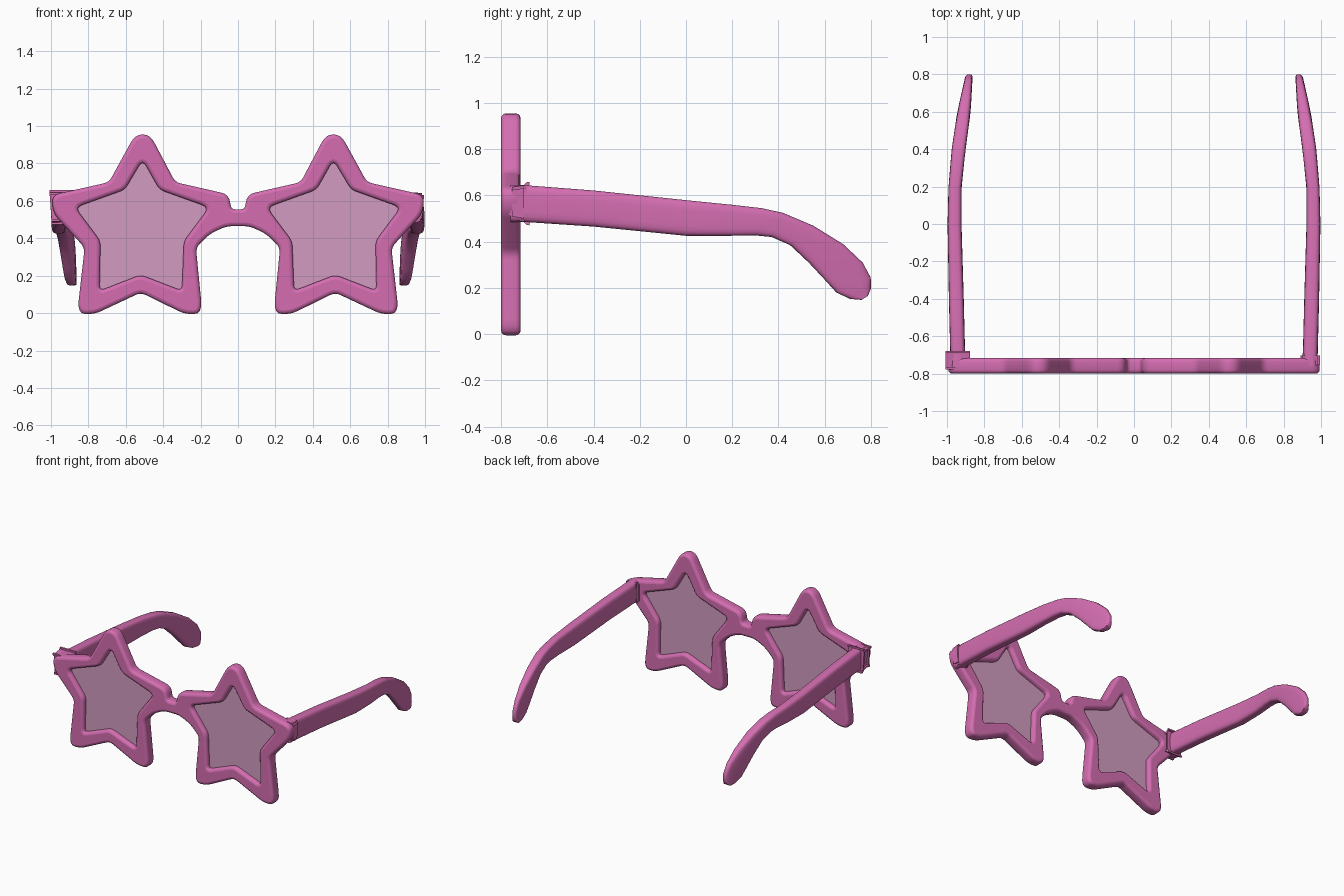
import bpy, bmesh, math
from mathutils import Vector

if "Cube" in bpy.data.objects:
    bpy.data.objects.remove(bpy.data.objects["Cube"])


def material(name, rgb):
    m = bpy.data.materials.new(name)
    m.diffuse_color = (*rgb, 1)
    m.use_nodes = True
    m.node_tree.nodes["Principled BSDF"].inputs["Base Color"].default_value = m.diffuse_color
    return m


PINK = material("pink plastic", (0.66, 0.155, 0.44))
LENS = material("pale pink lens", (0.64, 0.33, 0.53))


def fillet(points, steps=4):
    """Round each (x, z, radius) corner of a closed outline."""
    out = []
    n = len(points)
    for i, (x, z, r) in enumerate(points):
        p = Vector((x, z))
        if r == 0:
            out.append(p)
            continue
        a = Vector(points[i - 1][:2]) - p
        b = Vector(points[(i + 1) % n][:2]) - p
        a = p + a.normalized() * min(r, a.length * 0.48)
        b = p + b.normalized() * min(r, b.length * 0.48)
        for k in range(steps + 1):
            t = k / steps
            out.append(a * (1 - t) ** 2 + p * 2 * t * (1 - t) + b * t * t)
    return out


def smooth(ob, angle):
    bpy.ops.object.select_all(action='DESELECT')
    ob.select_set(True)
    bpy.context.view_layer.objects.active = ob
    bpy.ops.object.shade_smooth_by_angle(angle=math.radians(angle))


def plate(name, outlines, y, half, bevel, mat):
    """Filled flat outline (with holes) facing -y, with rounded rims."""
    cu = bpy.data.curves.new(name, 'CURVE')
    cu.dimensions = '2D'
    cu.fill_mode = 'BOTH'
    cu.extrude = half - bevel
    cu.bevel_depth = bevel
    cu.bevel_resolution = 2
    cu.offset = -bevel
    for pts in outlines:
        sp = cu.splines.new('POLY')
        sp.points.add(len(pts) - 1)
        for q, p in zip(sp.points, pts):
            q.co = (p.x, p.y, 0, 1)
        sp.use_cyclic_u = True
    ob = bpy.data.objects.new(name, cu)
    bpy.context.collection.objects.link(ob)
    ob.rotation_euler = (math.pi / 2, 0, 0)
    ob.location.y = y
    bpy.ops.object.select_all(action='DESELECT')
    ob.select_set(True)
    bpy.context.view_layer.objects.active = ob
    bpy.ops.object.convert(target='MESH')
    ob = bpy.context.view_layer.objects.active
    ob.data.materials.clear()
    ob.data.materials.append(mat)
    smooth(ob, 35)
    return ob


def mirror(pts):
    return [(-x, z, r) for x, z, r in reversed(pts)]


# right half of the outer outline: bridge arch, star, bridge top
half = [(0.06, 0.465, 0.03), (0.15, 0.425, 0.04), (0.225, 0.35, 0.03),
        (0.19, -0.005, 0.075), (0.285, -0.005, 0.04), (0.52, 0.11, 0.03),
        (0.765, -0.005, 0.04), (0.86, -0.005, 0.075), (0.82, 0.35, 0.03),
        (0.985, 0.53, 0.04), (1.0, 0.63, 0.05), (0.69, 0.70, 0.03),
        (0.55, 0.955, 0.05), (0.47, 0.955, 0.05), (0.335, 0.70, 0.03),
        (0.05, 0.635, 0.04), (0.035, 0.555, 0.02)]
# star opening
hole = [(0.51, 0.82, 0.04), (0.605, 0.66, 0.03), (0.87, 0.565, 0.04),
        (0.735, 0.385, 0.03), (0.74, 0.12, 0.03), (0.52, 0.205, 0.03),
        (0.30, 0.12, 0.03), (0.29, 0.385, 0.03), (0.155, 0.565, 0.04),
        (0.42, 0.66, 0.03)]

plate("front_frame", [fillet(half + mirror(half)), fillet(hole),
                      fillet(mirror(hole))], -0.758, 0.042, 0.02, PINK)

# lenses set into the openings
c = Vector((0.51, 0.45))
for side, pts in (("right", hole), ("left", mirror(hole))):
    cx = Vector((c.x if side == "right" else -c.x, c.y))
    big = [cx + (p - cx) * 1.04 for p in fillet(pts)]
    plate(side + "_lens", [big], -0.758, 0.008, 0, LENS)

# temple arm stations: top (y, z) and bottom (y, z)
stations = [(-0.76, 0.645, -0.76, 0.485), (-0.70, 0.645, -0.70, 0.485),
            (-0.4, 0.622, -0.4, 0.465), (0, 0.58, 0, 0.425),
            (0.2, 0.56, 0.18, 0.425), (0.33, 0.545, 0.30, 0.427),
            (0.42, 0.525, 0.37, 0.42), (0.55, 0.47, 0.45, 0.385),
            (0.68, 0.39, 0.53, 0.31), (0.765, 0.31, 0.60, 0.235),
            (0.80, 0.245, 0.65, 0.18), (0.80, 0.195, 0.71, 0.152),
            (0.787, 0.165, 0.76, 0.148)]
# arm edges seen from above: y, inner x, outer x
width = [(-0.8, 0.90, 0.98), (-0.4, 0.91, 0.99), (0, 0.922, 0.997),
         (0.2, 0.922, 0.992), (0.4, 0.90, 0.975), (0.6, 0.873, 0.945),
         (0.8, 0.862, 0.90)]


def edges_at(y):
    for (y0, i0, o0), (y1, i1, o1) in zip(width, width[1:]):
        if y <= y1:
            t = (y - y0) / (y1 - y0)
            return i0 + (i1 - i0) * t, o0 + (o1 - o0) * t
    return width[-1][1:]


def arm(name, sign):
    bm = bmesh.new()
    rings = []
    N = 20
    for ty, tz, by, bz in stations:
        ring = []
        for k in range(N):
            a = 2 * math.pi * (k + 0.5) / N
            ca, sa = math.cos(a), math.sin(a)
            v = math.copysign(abs(ca) ** 0.5, ca)
            u = math.copysign(abs(sa) ** 0.45, sa)
            y = (ty + by) / 2 + u * (ty - by) / 2
            z = (tz + bz) / 2 + u * (tz - bz) / 2
            xi, xo = edges_at(y)
            ring.append(bm.verts.new((sign * ((xi + xo) / 2 + v * (xo - xi) / 2), y, z)))
        rings.append(ring)
    for r, s in zip(rings, rings[1:]):
        for k in range(N):
            j = (k + 1) % N
            bm.faces.new((r[k], r[j], s[j], s[k]))
    bm.faces.new(rings[0])
    bm.faces.new(rings[-1])
    bmesh.ops.recalc_face_normals(bm, faces=bm.faces)
    me = bpy.data.meshes.new(name)
    bm.to_mesh(me)
    bm.free()
    me.materials.append(PINK)
    ob = bpy.data.objects.new(name, me)
    bpy.context.collection.objects.link(ob)
    smooth(ob, 45)

    # hinge block blending the arm into the star tip
    bm = bmesh.new()
    bmesh.ops.create_cube(bm, size=1)
    for v in bm.verts:
        top, front = v.co.z > 0, v.co.y < 0
        x = (0.985 if v.co.x > 0 else 0.89) + (0.01 if top and v.co.x > 0 else 0)
        v.co = (sign * x, -0.765 if front else -0.69,
                (0.635 if top else 0.5) if front else (0.645 if top else 0.485))
    bmesh.ops.bevel(bm, geom=bm.edges[:], offset=0.012, segments=2, affect='EDGES')
    bmesh.ops.recalc_face_normals(bm, faces=bm.faces)
    me = bpy.data.meshes.new(name + "_hinge")
    bm.to_mesh(me)
    bm.free()
    me.materials.append(PINK)
    ob = bpy.data.objects.new(name + "_hinge", me)
    bpy.context.collection.objects.link(ob)
    smooth(ob, 45)


arm("right_arm", 1)
arm("left_arm", -1)
